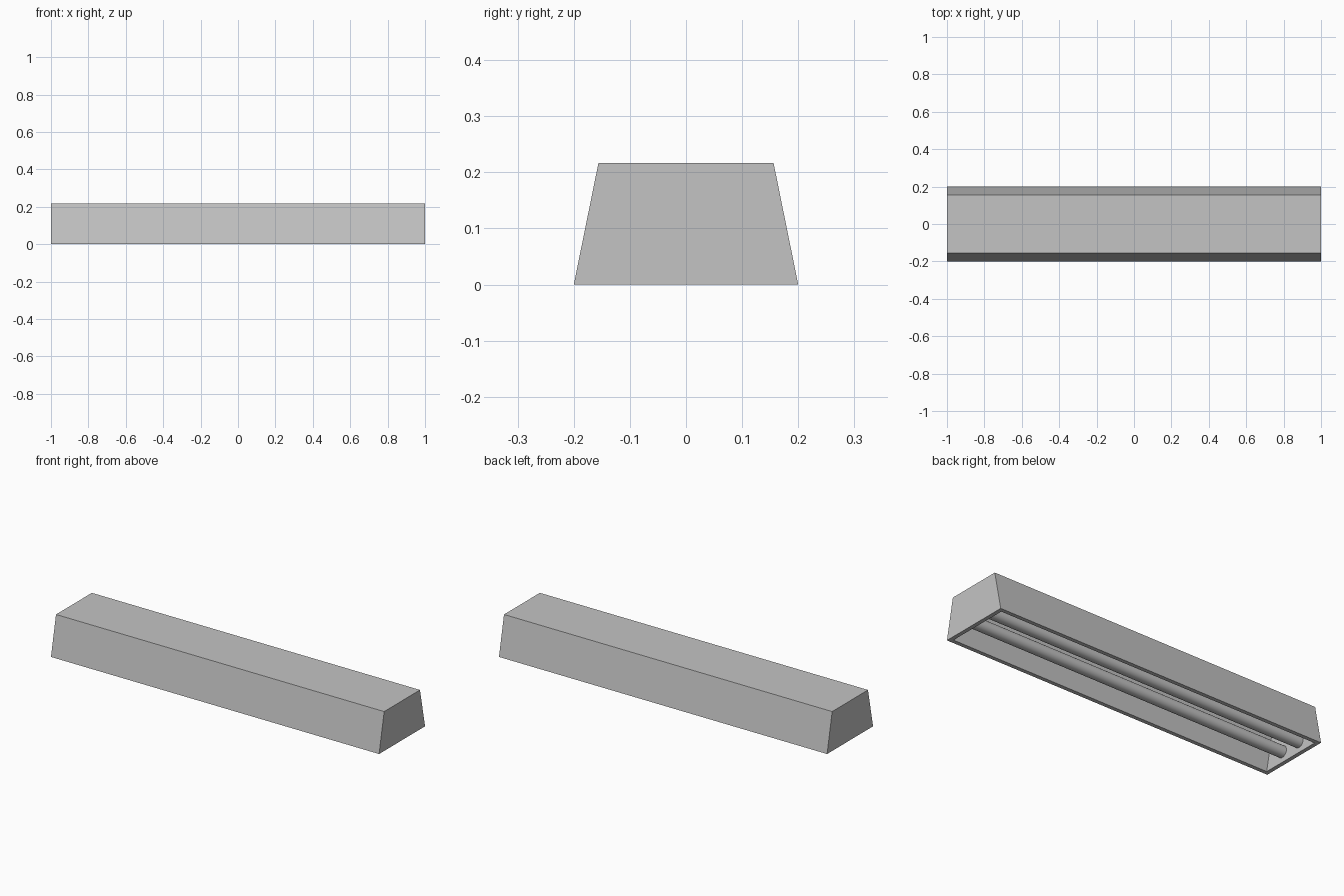
import bpy
import bmesh
from math import pi
from mathutils import Matrix

cube = bpy.data.objects.get("Cube")
if cube:
    bpy.data.objects.remove(cube, do_unlink=True)

HALF_LEN, HEIGHT, BASE_W, TOP_W = 1.0, 0.217, 0.2, 0.156
WALL = 0.022
TUBE_R, TUBE_Y, TUBE_Z = 0.031, 0.062, 0.057

grey = bpy.data.materials.new("light_grey")
grey.use_nodes = True
grey.diffuse_color = (0.55, 0.55, 0.55, 1)
grey.node_tree.nodes["Principled BSDF"].inputs["Base Color"].default_value = grey.diffuse_color


def finish(name, bm):
    bmesh.ops.recalc_face_normals(bm, faces=bm.faces)
    mesh = bpy.data.meshes.new(name)
    bm.to_mesh(mesh)
    bm.free()
    mesh.materials.append(grey)
    obj = bpy.data.objects.new(name, mesh)
    bpy.context.collection.objects.link(obj)
    return obj


def ring(bm, x, y, z):
    return [bm.verts.new((sx * x, sy * y, z))
            for sx, sy in ((-1, -1), (1, -1), (1, 1), (-1, 1))]


# Tapered housing: a hollow trough open underneath
bm = bmesh.new()
rings = [
    ring(bm, HALF_LEN, TOP_W, HEIGHT),
    ring(bm, HALF_LEN, BASE_W, 0),
    ring(bm, HALF_LEN - WALL, BASE_W - WALL, 0),
    ring(bm, HALF_LEN - WALL, TOP_W - WALL * 0.8, HEIGHT - WALL),
]
for a, b in zip(rings, rings[1:]):
    for i in range(4):
        j = (i + 1) % 4
        bm.faces.new((a[i], a[j], b[j], b[i]))
bm.faces.new(rings[0])
bm.faces.new(rings[-1])
finish("housing", bm)

# Two long tubes running between the end walls
for side, label in ((-1, "front"), (1, "back")):
    bm = bmesh.new()
    bmesh.ops.create_cone(
        bm, cap_ends=True, segments=32, radius1=TUBE_R, radius2=TUBE_R,
        depth=2 * (HALF_LEN - WALL) + 0.004,
        matrix=Matrix.Translation((0, side * TUBE_Y, TUBE_Z)) @ Matrix.Rotation(pi / 2, 4, "Y"))
    tube = finish(label + "_tube", bm)
    bpy.ops.object.select_all(action="DESELECT")
    tube.select_set(True)
    bpy.context.view_layer.objects.active = tube
    bpy.ops.object.shade_smooth_by_angle()
